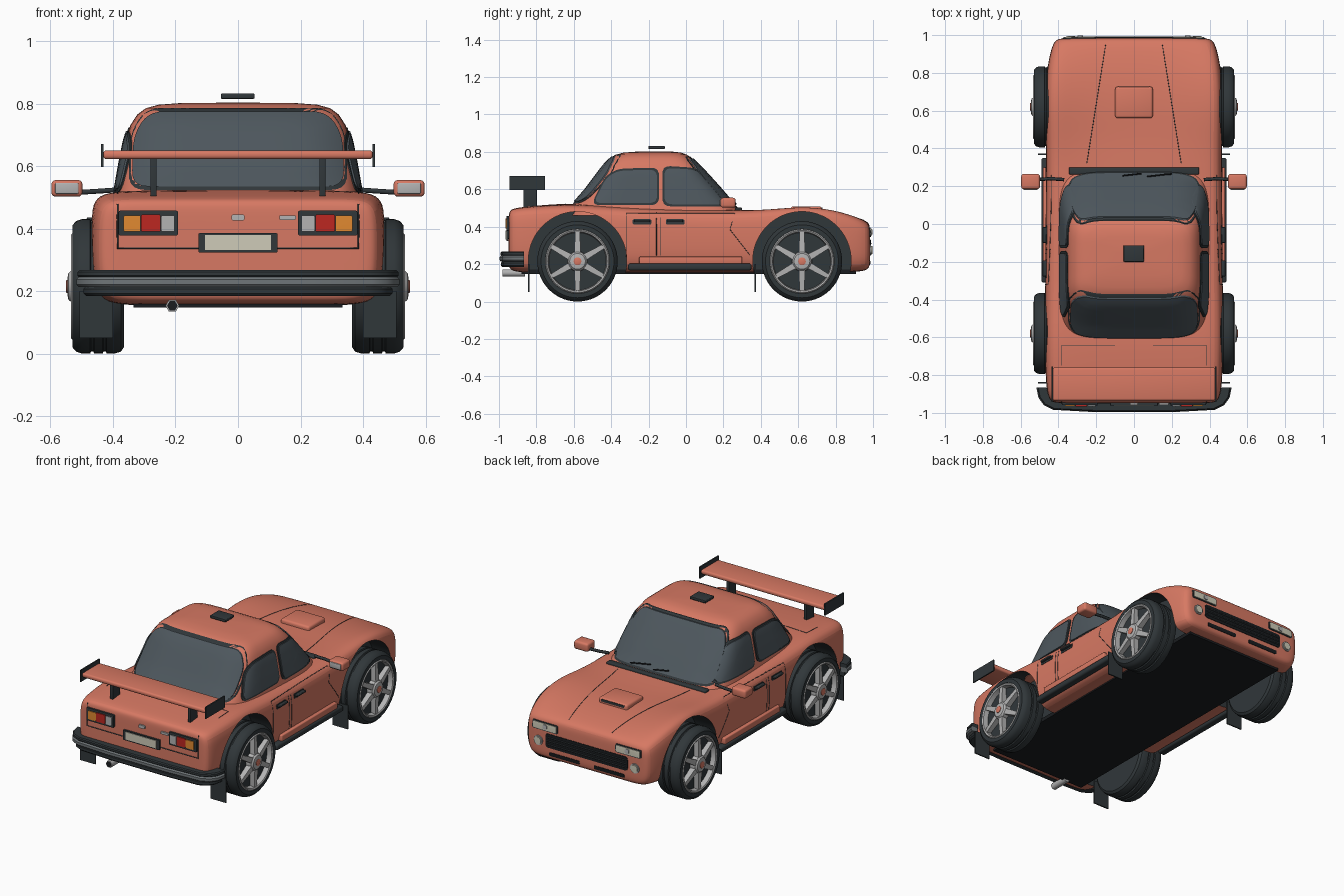
import bpy, bmesh
from math import sin, cos, pi, radians
from mathutils import Vector
from mathutils.bvhtree import BVHTree

if "Cube" in bpy.data.objects:
    bpy.data.objects.remove(bpy.data.objects["Cube"])

def mat(name, r, g, b):
    m = bpy.data.materials.new(name)
    m.diffuse_color = (r, g, b, 1)
    m.use_nodes = True
    m.node_tree.nodes["Principled BSDF"].inputs["Base Color"].default_value = m.diffuse_color
    return m
PAINT, DARK, BLACK = mat("paint", .68, .19, .125), mat("trim", .03, .038, .042), mat("under", .01, .012, .014)
GLASS, METAL, CREAM = mat("glass", .075, .095, .11), mat("metal", .45, .45, .45), mat("cream", .62, .6, .48)
RED, ORANGE, STEEL = mat("red", .5, .02, .015), mat("orange", .75, .25, .03), mat("steel", .16, .18, .19)

def smooth(ob, ang=35):
    bpy.ops.object.select_all(action='DESELECT')
    bpy.context.view_layer.objects.active = ob
    ob.select_set(True)
    bpy.ops.object.shade_smooth_by_angle(angle=radians(ang))

def make(name, verts, faces, m, bevel=0):
    me = bpy.data.meshes.new(name)
    me.from_pydata([tuple(v) for v in verts], [], faces)
    bm = bmesh.new(); bm.from_mesh(me)
    bmesh.ops.recalc_face_normals(bm, faces=bm.faces)
    if bevel:
        bmesh.ops.bevel(bm, geom=bm.edges[:], offset=bevel, segments=3, profile=.5, affect='EDGES')
    bm.to_mesh(me); bm.free()
    ob = bpy.data.objects.new(name, me)
    bpy.context.collection.objects.link(ob)
    me.materials.append(m)
    smooth(ob)
    return ob

def loft(name, rings, m, closed=True, caps=True):
    n = len(rings[0])
    F = [(i*n+j, i*n+(j+1) % n, (i+1)*n+(j+1) % n, (i+1)*n+j)
         for i in range(len(rings)-1) for j in range(n)]
    if caps:
        F += [tuple(range(n)), tuple(range((len(rings)-1)*n, len(rings)*n))]
    return make(name, [v for r in rings for v in r], F, m)

def box(name, lo, hi, m, bevel=0):
    V = [(x, y, z) for x in (lo[0], hi[0]) for y in (lo[1], hi[1]) for z in (lo[2], hi[2])]
    F = [(0, 1, 3, 2), (4, 6, 7, 5), (0, 4, 5, 1), (2, 3, 7, 6), (0, 2, 6, 4), (1, 5, 7, 3)]
    return make(name, V, F, m, bevel)

def sbox(name, s, x0, x1, y0, y1, z0, z1, m, bevel=0):
    return box(name, (min(s*x0, s*x1), y0, z0), (max(s*x0, s*x1), y1, z1), m, bevel)

def lathe(name, prof, y, z, s, m, seg=48, x0=0):
    rings = [[(x0+s*x, y+r*cos(2*pi*j/seg), z+r*sin(2*pi*j/seg)) for j in range(seg)] for r, x in prof]
    return loft(name, rings, m)

def tree(ob):
    bm = bmesh.new(); bm.from_mesh(ob.data)
    t = BVHTree.FromBMesh(bm); bm.free()
    return t

def project(t, p, d, off):
    d = Vector(d)
    ax = max(range(3), key=lambda i: abs(d[i]))
    c = list(p); c.insert(ax, -2*d[ax])
    hit = t.ray_cast(Vector(c), d)[0]
    if hit is None:
        c[ax] = -.3*d[ax]
        hit = t.find_nearest(Vector(c))[0]
    return hit - d*off

def resample(pts, closed, step=.03):
    out, n = [], len(pts)
    for i in range(n if closed else n-1):
        a, b = Vector(pts[i]), Vector(pts[(i+1) % n])
        k = max(1, int((b-a).length/step))
        out += [a.lerp(b, j/k) for j in range(k)]
    return out if closed else out+[Vector(pts[-1])]

def fillet(pts, r, k=5):
    out, n = [], len(pts)
    for i in range(n):
        p, a, b = Vector(pts[i]), Vector(pts[i-1]), Vector(pts[(i+1) % n])
        ra, rb = min(r, (a-p).length*.48), min(r, (b-p).length*.48)
        A, B = p+(a-p).normalized()*ra, p+(b-p).normalized()*rb
        out += [A*(1-t)**2+p*2*t*(1-t)+B*t*t for t in [j/k for j in range(k+1)]]
    return out

# surface-hugging panel: an outline projected onto a target, with a skirt
def patch(name, t, pts, d, m, off=.006, r=.01, grow=0):
    o = resample(fillet(pts, r), True)
    xs, zs = [p[0] for p in o], [p[1] for p in o]
    c = Vector(((min(xs)+max(xs))/2, (min(zs)+max(zs))/2))
    hx, hz = (max(xs)-min(xs))/2, (max(zs)-min(zs))/2
    o = [c+Vector(((p-c)[0]*(1+grow/hx), (p-c)[1]*(1+grow/hz))) for p in o]
    rings = [[project(t, c+(p-c)*k, d, f) for p in o]
             for k, f in [(1, -.01), (1, off), (.85, off), (.65, off), (.45, off), (.25, off), (.05, off)]]
    n = len(o)
    F = [(i*n+j, i*n+(j+1) % n, (i+1)*n+(j+1) % n, (i+1)*n+j) for i in range(6) for j in range(n)]
    return make(name, [v for q in rings for v in q], F+[tuple(range(6*n, 7*n))], m)

def tube(name, pts, rad, m):
    cu = bpy.data.curves.new(name, 'CURVE')
    cu.dimensions, cu.bevel_depth, cu.bevel_resolution, cu.use_fill_caps = '3D', rad, 1, True
    sp = cu.splines.new('POLY'); sp.points.add(len(pts)-1)
    for q, p in zip(sp.points, pts):
        q.co = (*p, 1)
    ob = bpy.data.objects.new(name, cu)
    bpy.context.collection.objects.link(ob)
    cu.materials.append(m)

def seam(name, t, pts, d, rad=.0018, m=DARK, off=0):
    tube(name, [project(t, p, d, off) for p in resample(pts, False)], rad, m)

def rect(x0, x1, z0, z1):
    return [(x0, z0), (x1, z0), (x1, z1), (x0, z1)]

# lower body: stations (y, half width, bottom, shoulder, centre height)
ST = [(-.948, .36, .23, .43, .43), (-.947, .42, .185, .475, .475), (-.935, .447, .165, .495, .495),
      (-.88, .464, .155, .505, .505), (-.72, .472, .155, .515, .52), (-.58, .474, .155, .52, .525),
      (-.35, .47, .155, .50, .51), (0, .468, .155, .487, .5), (.3, .466, .155, .487, .49),
      (.45, .467, .155, .497, .482), (.62, .47, .155, .517, .487), (.78, .467, .155, .50, .475),
      (.9, .446, .158, .46, .452), (.965, .425, .165, .428, .432), (.982, .4, .185, .405, .412),
      (.985, .34, .23, .37, .37)]
def section(y, w, zb, zs, zc):
    h = zs-zb
    half = [(.6, zb), (.88, zb), (.97, zb+.1*h), (1, zb+.33*h), (1, zb+.7*h), (.985, zb+.9*h),
            (.92, zb+.99*h), (.75, .6*zs+.4*zc), (.4, zc)]
    return ([(0, y, zb)] + [(a*w, y, z) for a, z in half] + [(0, y, zc)]
            + [(-a*w, y, z) for a, z in reversed(half)])
body = loft("body", [section(*s) for s in ST], PAINT)
sub = body.modifiers.new("sub", 'SUBSURF'); sub.levels = 2
bpy.context.view_layer.objects.active = body
bpy.ops.object.modifier_apply(modifier="sub")
# wheel arches cut from the body
WY = (-.58, .62)
for y in WY:
    for s in (1, -1):
        cut = lathe("arch_cutter", [(.263, .33), (.263, .7)], y, .218, s, DARK, 64)
        cut.hide_render = True
        b = body.modifiers.new("cut", 'BOOLEAN')
        b.operation, b.object, b.solver, b.material_mode = 'DIFFERENCE', cut, 'EXACT', 'TRANSFER'
        bpy.context.view_layer.objects.active = body
        bpy.ops.object.modifier_apply(modifier="cut")
        bpy.data.objects.remove(cut)
smooth(body, 40)

# cabin: levels (z, rear y, front y, half width)
LV = [(.46, -.64, .32, .405), (.52, -.605, .255, .39), (.6, -.535, .187, .376), (.68, -.475, .115, .36),
      (.73, -.437, .068, .345), (.765, -.405, .032, .322), (.785, -.375, .005, .295), (.796, -.335, -.025, .255),
      (.801, -.27, -.07, .19), (.803, -.19, -.15, .03)]
def sup(v):
    return (abs(v)**.36)*(1 if v >= 0 else -1)
cabin = loft("cabin", [[(w*sup(cos(2*pi*j/64)), (a+b)/2+(b-a)/2*sup(sin(2*pi*j/64)), z)
                        for j in range(64)] for z, a, b, w in LV], PAINT)
B, C = tree(body), tree(cabin)

# windows with dark seals
def window(name, pts, d, r):
    patch(name+"_seal", C, pts, d, DARK, .004, r, .011)
    patch(name, C, pts, d, GLASS, .009, r)
window("rear_window", [(-.34, .535), (.34, .535), (.335, .70), (.285, .775), (-.285, .775), (-.335, .70)], (0, 1, 0), .05)
window("windscreen", [(-.345, .515), (.345, .515), (.325, .69), (.285, .765), (-.285, .765), (-.325, .69)], (0, -1, 0), .04)
for s in (1, -1):
    window("rear_side_window", [(-.495, .527), (-.155, .527), (-.155, .705), (-.36, .70), (-.425, .665)], (-s, 0, 0), .04)
    window("front_side_window", [(-.115, .52), (.215, .52), (.135, .64), (.05, .705), (-.115, .715)], (-s, 0, 0), .04)
    seam("wiper", C, [(s*.02+.06, .522), (s*.02+.06-.1, .535)] if s < 0 else [(.2, .522), (.07, .54)], (0, -1, 0), .004, BLACK, .014)
box("cowl", (-.345, .262, .47), (.345, .3, .502), DARK, .006)
box("roof_vent", (-.055, -.2, .815), (.053, -.113, .832), DARK, .004)
box("floor", (-.335, -.88, .147), (.335, .91, .17), BLACK)

# wheels
TYRE = [(.15, .365), (.195, .365), (.209, .375), (.215, .395), (.215, .42), (.208, .423), (.208, .43), (.215, .433),
        (.215, .46), (.208, .463), (.208, .47), (.215, .473), (.215, .5), (.209, .518), (.195, .53), (.172, .53), (.168, .5)]
for y in WY:
    for s in (1, -1):
        lathe("tyre", TYRE, y, .215, s, DARK, 56)
        lathe("rim", [(.15, .47), (.172, .49), (.172, .528), (.166, .534), (.158, .53), (.152, .49)], y, .215, s, METAL)
        lathe("rim_back", [(.16, .47), (.16, .492)], y, .215, s, DARK)
        lathe("hub", [(.055, .48), (.052, .532), (.042, .543), (.025, .546)], y, .215, s, METAL, 32)
        lathe("hub_cap", [(.021, .54), (.021, .549), (.015, .551)], y, .215, s, PAINT, 12)
        for k in range(6):
            a = k*pi/3+pi/2
            V = [(s*x, y+r*cos(a)-w*sin(a), .215+r*sin(a)+w*cos(a)) for r, q, xo in ((.03, .018, .536), (.165, .012, .527))
                 for w in (-q, q) for x in (.485, xo)]
            make("spoke", V, [(0, 1, 3, 2), (4, 6, 7, 5), (0, 4, 5, 1), (2, 3, 7, 6), (0, 2, 6, 4), (1, 5, 7, 3)], METAL)

# side trim, doors, mirrors, flaps, wing parts
for s in (1, -1):
    d = (-s, 0, 0)
    sbox("sill_moulding", s, .44, .482, -.25, .3, .2, .24, PAINT, .006)
    sbox("sill_bar", s, .44, .49, -.31, .35, .166, .203, DARK, .012)
    for y0 in (-.285, -.108):
        patch("handle_recess", B, rect(y0, y0+.1, .412, .44), d, DARK, .003, .008)
        sbox("door_handle", s, .46, .484, y0+.008, y0+.092, .424, .436, DARK, .004)
    seam("door_rear_seam", B, [(-.32, .47), (-.32, .24)], d)
    for y0 in (-.158, -.135):
        seam("door_middle_seam", B, [(y0, .475), (y0, .245)], d)
    seam("door_front_seam", B, [(.26, .47), (.235, .385), (.34, .25)], d)
    seam("belt_seam", B, [(-.32, .472), (.26, .472)], d)
    seam("bonnet_seam", B, [(s*.25, .32), (s*.15, .95)], (0, 0, -1))
    seam("boot_seam", B, [(s*.1, -.645), (s*.385, -.645), (s*.385, -.75)], (0, 0, -1))
    tube("mirror_arm", [(s*.37, .235, .525), (s*.44, .24, .52), (s*.52, .235, .515)], .009, DARK)
    sbox("mirror", s, .498, .597, .185, .265, .502, .555, PAINT, .013)
    sbox("mirror_glass", s, .51, .585, .18, .19, .511, .546, METAL, .004)
    for y, z1 in ((-.84, .2), (.37, .2)):
        sbox("mud_flap", s, .4, .507, y-.004, y+.004, .05, z1, DARK)
    sbox("wing_post", s, .26, .28, -.87, -.797, .49, .63, DARK, .003)
    sbox("wing_end_plate", s, .43, .438, -.943, -.755, .597, .67, DARK)
    # tail lamps
    r = (0, 1, 0)
    def lamp(n, a, b, z0, z1, m, off):
        patch(n, B, rect(*sorted((s*a, s*b)), z0, z1), r, m, off, .006)
    lamp("tail_lamp_frame", .192, .382, .378, .457, DARK, .012)
    lamp("tail_lamp_reverse", .203, .246, .39, .442, METAL, .017)
    lamp("tail_lamp_brake", .248, .31, .39, .445, RED, .018)
    lamp("tail_lamp_turn", .312, .366, .39, .442, ORANGE, .017)
    # nose lamps
    f = (0, -1, 0)
    patch("headlamp_frame", B, rect(*sorted((s*.2, s*.378)), .345, .397), f, DARK, .004, .012)
    patch("headlamp", B, rect(*sorted((s*.207, s*.37)), .351, .391), f, CREAM, .008, .01)
    patch("headlamp_bulb", B, rect(*sorted((s*.27, s*.3)), .358, .386), f, METAL, .013, .014)
    for rad, m, off in ((.031, METAL, .006), (.024, CREAM, .012)):
        patch("fog_lamp", B, [(s*.335+rad*cos(k*pi/6), .275+rad*sin(k*pi/6)) for k in range(12)], f, m, off, .008)
box("wing", (-.432, -.935, .622), (.432, -.76, .65), PAINT, .011)

# grille and lower intake
patch("grille", B, rect(-.285, .285, .245, .332), (0, -1, 0), BLACK, .003, .02)
for z in (.266, .288, .31):
    seam("grille_bar", B, [(-.275, z), (.275, z)], (0, -1, 0), .004, DARK, .003)
for s in (1, -1):
    patch("lower_intake", B, rect(*sorted((s*.05, s*.26)), .195, .218), (0, -1, 0), BLACK, .003, .006)

# bonnet scoop
box("bonnet_scoop", (-.1, .56, .46), (.1, .727, .509), PAINT, .014)
box("scoop_opening", (-.08, .71, .487), (.08, .7285, .502), DARK)

# tail panel details
r = (0, 1, 0)
seam("boot_lid_seam", B, [(-.385, .478), (-.385, .337), (.385, .337), (.385, .478)], r, .003)
patch("plate_frame", B, rect(-.127, .127, .323, .385), r, DARK, .012, .005)
patch("plate", B, rect(-.106, .106, .331, .379), r, CREAM, .016, .003)
patch("boot_lock", B, rect(-.021, .021, .426, .445), r, METAL, .01, .007)
patch("boot_handle", B, rect(.132, .185, .428, .442), r, METAL, .01, .005)

# wrap-round rear bumper: one sweep per layer
PATH = [(-.505, -.865), (-.495, -.915), (-.468, -.952), (-.42, -.975), (-.2, -.985)]
PATH += [(-x, y) for x, y in reversed(PATH)]
def sweep(name, out, thick, z0, z1, m, shrink=1):
    e = (z1-z0)*.25
    prof = [(0, z0), (thick-e, z0), (thick, z0+e), (thick, z1-e), (thick-e, z1), (0, z1)]
    rings = []
    for x, y in PATH:
        k = Vector((x*1.0, (y+.865)*4)).normalized()
        rings.append([(x*shrink+k.x*(out-thick+t), y+k.y*(out-thick+t), z) for t, z in prof])
    loft(name, rings, m)
sweep("bumper_upper", .008, .05, .243, .267, DARK)
sweep("bumper_strip", .012, .05, .213, .245, STEEL)
sweep("bumper_lower", .004, .05, .184, .215, DARK, .97)

# exhaust
ex = [(-.21, -.86, .153), (-.21, -.98, .153)]
tube("exhaust", ex, .022, METAL)
tube("exhaust_bore", [(-.21, -.9, .153), (-.21, -.982, .153)], .017, BLACK)
